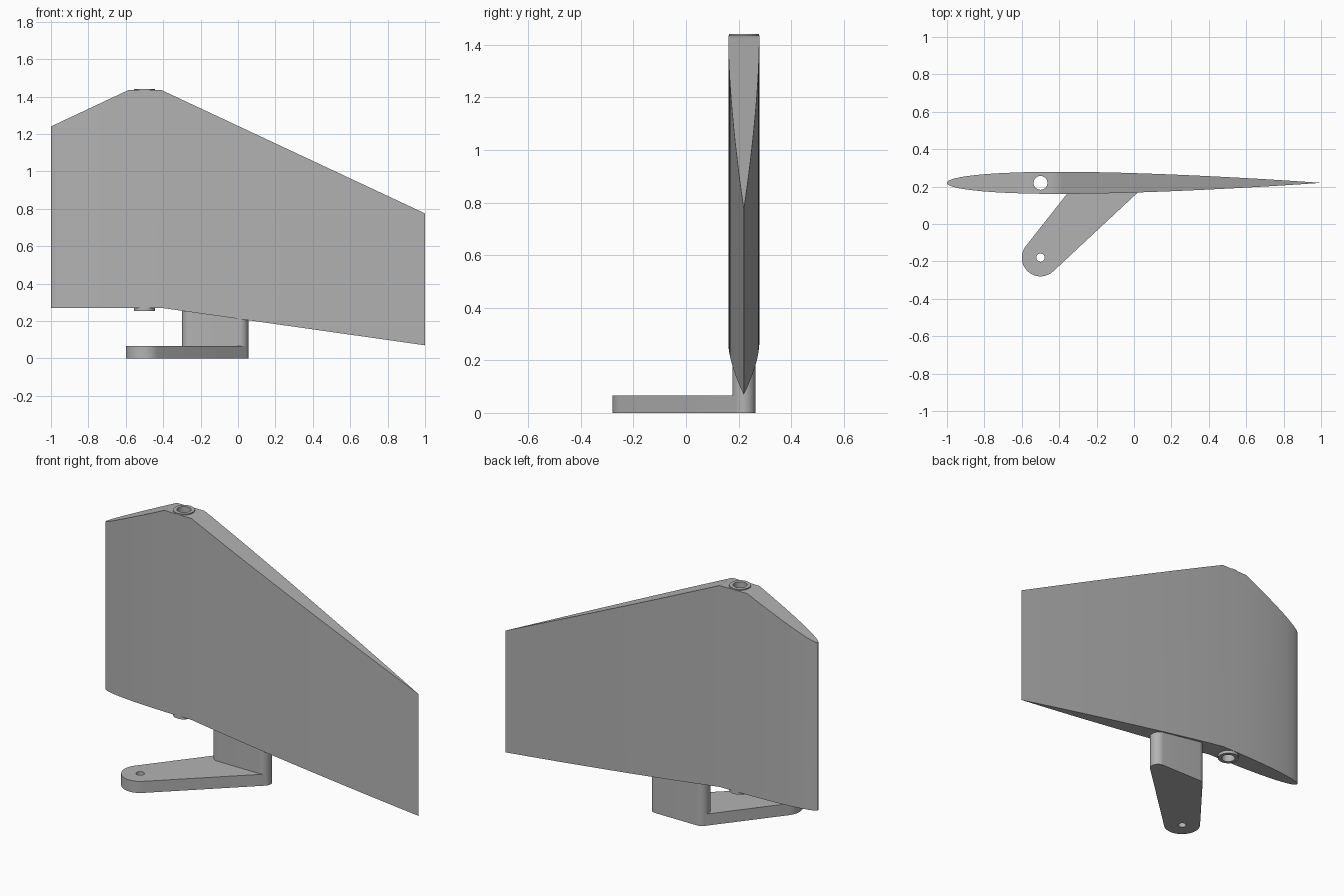
import bpy, bmesh
from math import cos, sin, pi, sqrt
from mathutils import Vector
from mathutils.geometry import convex_hull_2d

cube = bpy.data.objects.get("Cube")
if cube:
    bpy.data.objects.remove(cube, do_unlink=True)

grey = bpy.data.materials.new("plain grey")
grey.use_nodes = True
grey.diffuse_color = (0.45, 0.45, 0.45, 1)
grey.node_tree.nodes["Principled BSDF"].inputs["Base Color"].default_value = (0.45, 0.45, 0.45, 1)

FIN_Y, CHORD = 0.22, 2.0
PIVOT_X, ARM_Y = -0.5, -0.18


def finish(name, bm):
    bmesh.ops.remove_doubles(bm, verts=bm.verts, dist=1e-5)
    bmesh.ops.recalc_face_normals(bm, faces=bm.faces)
    mesh = bpy.data.meshes.new(name)
    bm.to_mesh(mesh)
    bm.free()
    mesh.materials.append(grey)
    obj = bpy.data.objects.new(name, mesh)
    bpy.context.collection.objects.link(obj)
    return obj


def smooth(obj):
    bpy.ops.object.select_all(action='DESELECT')
    obj.select_set(True)
    bpy.context.view_layer.objects.active = obj
    bpy.ops.object.shade_smooth_by_angle(angle=0.5)


def circle(x, y, r, n=48):
    return [Vector((x + r * cos(2 * pi * i / n), y + r * sin(2 * pi * i / n))) for i in range(n)]


def hull(points):
    return [points[i] for i in convex_hull_2d(points)]


def prism(name, outline, z0, z1):
    bm = bmesh.new()
    face = bm.faces.new([bm.verts.new((p.x, p.y, z0)) for p in outline])
    top = bmesh.ops.extrude_face_region(bm, geom=[face])
    verts = [v for v in top["geom"] if isinstance(v, bmesh.types.BMVert)]
    bmesh.ops.translate(bm, verts=verts, vec=(0, 0, z1 - z0))
    return finish(name, bm)


def drill(obj, x, y, r):
    cutter = prism("drill", circle(x, y, r), -1, 3)
    mod = obj.modifiers.new("hole", 'BOOLEAN')
    mod.operation, mod.solver, mod.object = 'DIFFERENCE', 'EXACT', cutter
    bpy.context.view_layer.objects.active = obj
    bpy.ops.object.modifier_apply(modifier=mod.name)
    bpy.data.objects.remove(cutter, do_unlink=True)


def half_thickness(x):
    t = min(max((x + 1) / CHORD, 0), 1)
    return max(0, 0.59 * (0.2969 * sqrt(t) - 0.126 * t - 0.3516 * t**2 + 0.2843 * t**3 - 0.1036 * t**4))


def ramp(x, points):
    for (xa, za), (xb, zb) in zip(points, points[1:]):
        if x <= xb:
            return za + (zb - za) * (x - xa) / (xb - xa)
    return points[-1][1]


# Fin: symmetric aerofoil section with sloped tip and root
TIP = [(-1, 1.24), (-0.585, 1.435), (-0.41, 1.435), (1, 0.775)]
ROOT = [(-1, 0.27), (-0.41, 0.27), (1, 0.07)]
stations = sorted([-cos(pi * i / 40) for i in range(41)] + [-0.585, -0.41])
bm = bmesh.new()
rings = []
for x in stations:
    h = half_thickness(x)
    lo, hi = ramp(x, ROOT), ramp(x, TIP)
    sides = [(-h, lo), (h, lo), (h, hi), (-h, hi)] if h > 1e-4 else [(0, lo), (0, lo), (0, hi), (0, hi)]
    rings.append([bm.verts.new((x, FIN_Y + dy, z)) for dy, z in sides])
for a, b in zip(rings, rings[1:]):
    for k in range(4):
        j = (k + 1) % 4
        bm.faces.new((a[k], a[j], b[j], b[k]))
fin = finish("fin", bm)
drill(fin, PIVOT_X, FIN_Y, 0.045)
smooth(fin)

# Pivot bushing: tube running through the fin
bushing = prism("pivot_bushing", circle(PIVOT_X, FIN_Y, 0.057), 0.253, 1.441)
drill(bushing, PIVOT_X, FIN_Y, 0.037)
smooth(bushing)

# Post joining the fin to the control arm
ends = circle(-0.256, FIN_Y, 0.044) + circle(0.011, FIN_Y, 0.044)
smooth(prism("post", hull(ends), 0.03, 0.29))

# Control arm: flat tapered plate with a small linkage hole
arm = prism("control_arm", hull(ends + circle(PIVOT_X, ARM_Y, 0.1)), 0, 0.067)
drill(arm, PIVOT_X, ARM_Y, 0.022)
smooth(arm)
